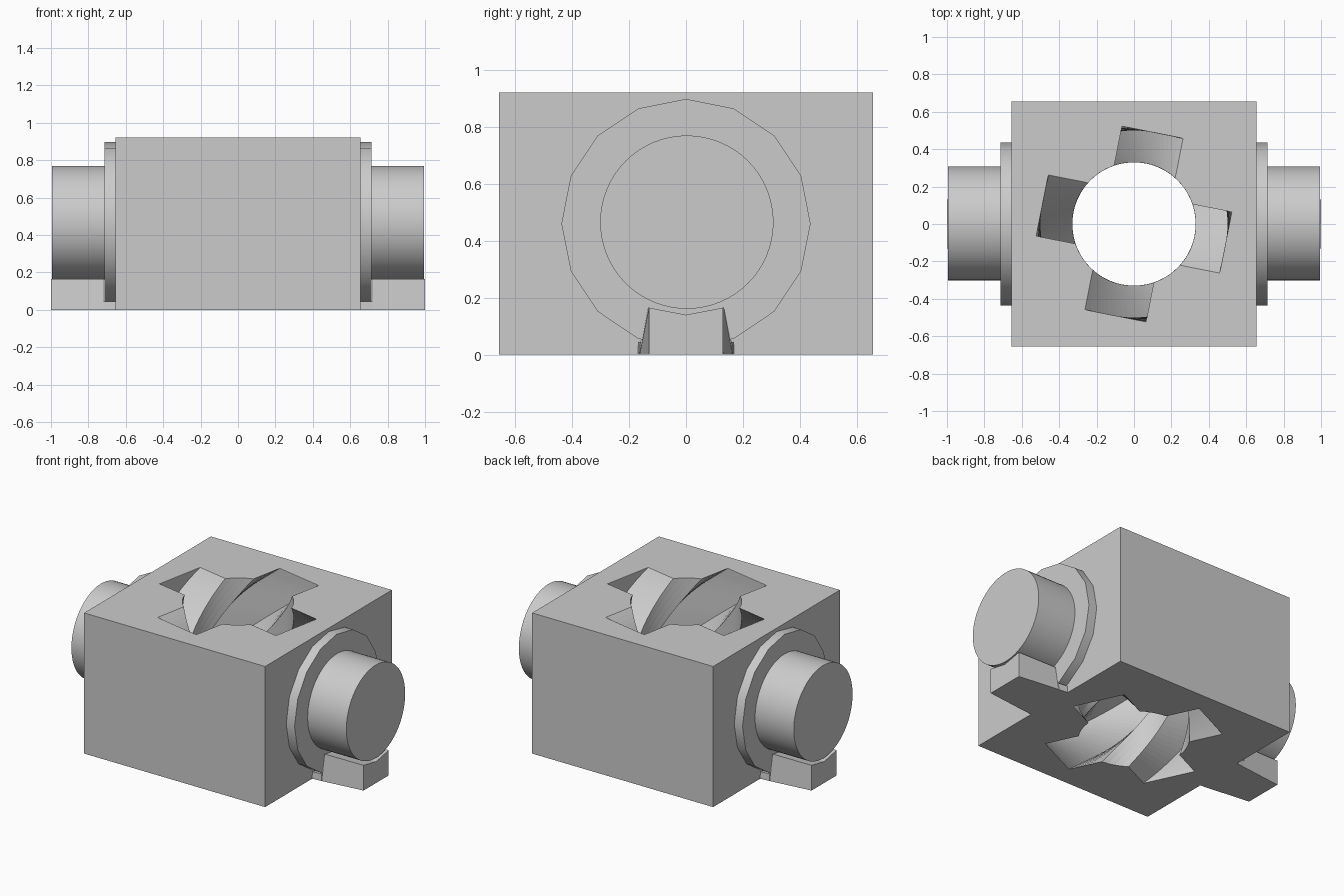
import bpy, bmesh, math
from mathutils import Matrix

cube = bpy.data.objects.get("Cube")
if cube:
    bpy.data.objects.remove(cube, do_unlink=True)

AXIS_Z = 0.46      # height of the trunnion axis
HALF = 0.655       # half width of the block
HEIGHT = 0.92

grey = bpy.data.materials.new("plain_grey")
grey.use_nodes = True
grey.diffuse_color = (0.6, 0.6, 0.6, 1)
grey.node_tree.nodes["Principled BSDF"].inputs["Base Color"].default_value = (0.6, 0.6, 0.6, 1)


def finish(name, bm, smooth=False):
    """Turn a bmesh into a named object with the grey material."""
    bmesh.ops.recalc_face_normals(bm, faces=bm.faces)
    mesh = bpy.data.meshes.new(name)
    bm.to_mesh(mesh)
    bm.free()
    mesh.materials.append(grey)
    obj = bpy.data.objects.new(name, mesh)
    bpy.context.collection.objects.link(obj)
    bpy.ops.object.select_all(action='DESELECT')
    obj.select_set(True)
    bpy.context.view_layer.objects.active = obj
    if smooth:
        bpy.ops.object.shade_smooth_by_angle(angle=math.radians(35))
    return obj


def loft(bm, sections):
    """Join closed sections of equal point count and cap both ends."""
    rings = [[bm.verts.new(p) for p in s] for s in sections]
    n = len(rings[0])
    for a, b in zip(rings, rings[1:]):
        for i in range(n):
            j = (i + 1) % n
            bm.faces.new((a[i], a[j], b[j], b[i]))
    bm.faces.new(rings[0])
    bm.faces.new(rings[-1])


def disc(name, sides, radius, x0, x1, y, z):
    """Cylinder along x from x0 to x1, with a vertex at the top."""
    bm = bmesh.new()
    place = Matrix.Translation(((x0 + x1) / 2, y, z)) @ Matrix.Rotation(math.pi / 2, 4, 'Y')
    bmesh.ops.create_cone(bm, cap_ends=True, segments=sides, radius1=radius,
                          radius2=radius, depth=abs(x1 - x0), matrix=place)
    return finish(name, bm, smooth=True)


# Twisted cutter: round bore with four square slots
def bore_profile(bore=0.33, reach=0.5, half_width=0.166, arc_steps=4):
    edge = math.asin(half_width / bore)
    points = []
    for k in range(4):
        turn = k * math.pi / 2
        corner = math.atan2(half_width, reach)
        far = math.hypot(reach, half_width)
        points += [(far, turn - corner), (far, turn + corner)]
        gap = math.pi / 2 - 2 * edge
        points += [(bore, turn + edge + gap * i / arc_steps) for i in range(arc_steps + 1)]
    return points


TOP_ANGLE, TWIST, LAYERS, OVER = math.radians(-11.5), math.radians(127), 44, 0.02
profile = bore_profile()
sections = []
for i in range(LAYERS + 1):
    z = -OVER + (HEIGHT + 2 * OVER) * i / LAYERS
    spin = TOP_ANGLE + TWIST * (1 - z / HEIGHT)
    sections.append([(r * math.cos(a + spin), r * math.sin(a + spin), z) for r, a in profile])
bm = bmesh.new()
loft(bm, sections)
cutter = finish("bore_cutter", bm)
cutter.hide_render = True

# Block with the twisted bore cut through it
bm = bmesh.new()
bmesh.ops.create_cube(bm, size=1, matrix=Matrix.Translation((0, 0, HEIGHT / 2))
                      @ Matrix.Diagonal((2 * HALF, 2 * HALF, HEIGHT, 1)))
block = finish("block", bm)
cut = block.modifiers.new("twisted_bore", 'BOOLEAN')
cut.operation = 'DIFFERENCE'
cut.solver = 'EXACT'
cut.object = cutter
bpy.ops.object.modifier_apply(modifier=cut.name)
bpy.data.objects.remove(cutter, do_unlink=True)

# Flange, trunnion and support key on both sides
for side, tag in ((1, "left"), (-1, "right")):
    disc(tag + "_flange", 16, 0.437, side * (HALF - 0.01), side * 0.715, 0, AXIS_Z)
    disc(tag + "_trunnion", 64, 0.304, side * 0.7, side * 0.995, 0.003, 0.465)

    # Key sections: x, half width at base, half width at top, top height, middle height
    key = [(0.645, 0.17, 0.168, 0.045, 0.022), (0.718, 0.163, 0.16, 0.045, 0.022),
           (0.72, 0.163, 0.133, 0.165, 0.14), (1.0, 0.13, 0.13, 0.165, 0.14)]
    bm = bmesh.new()
    loft(bm, [[(side * x, side * y, z) for y, z in
               ((-base, 0), (-top, high), (0, mid), (top, high), (base, 0))]
              for x, base, top, high, mid in key])
    finish(tag + "_key", bm)
